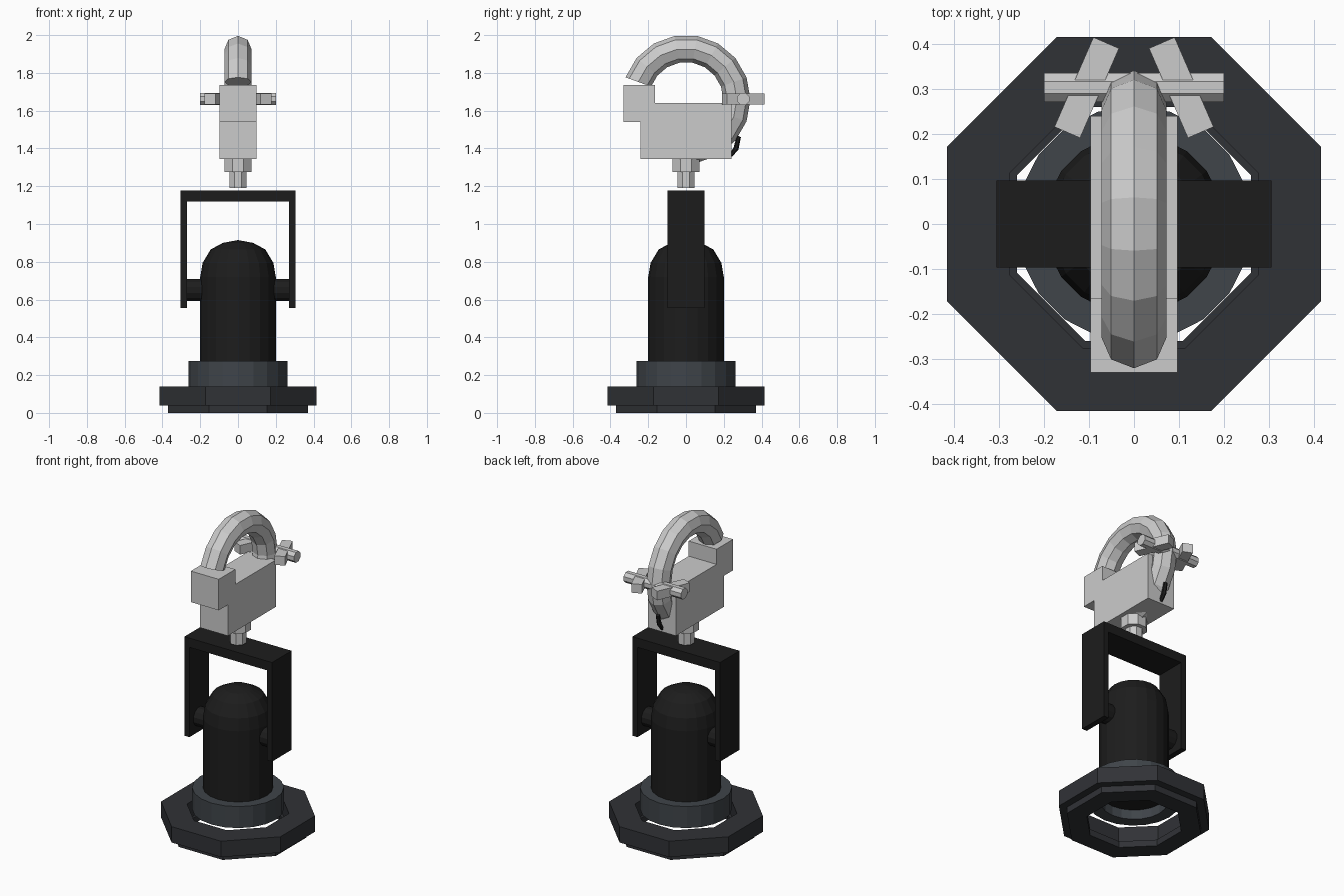
import bpy, bmesh
from math import cos, sin, pi, radians
from mathutils import Matrix, Vector

if "Cube" in bpy.data.objects:
    bpy.data.objects.remove(bpy.data.objects["Cube"])


def material(name, rgb):
    m = bpy.data.materials.new(name)
    m.diffuse_color = (*rgb, 1)
    m.use_nodes = True
    m.node_tree.nodes["Principled BSDF"].inputs["Base Color"].default_value = m.diffuse_color
    return m


BLACK = material("black_paint", (0.012, 0.012, 0.012))
CHARCOAL = material("charcoal_frame", (0.03, 0.032, 0.037))
SLATE = material("slate_collar", (0.05, 0.058, 0.067))


def finish(name, bm, mat=None):
    bmesh.ops.remove_doubles(bm, verts=bm.verts, dist=1e-5)
    bmesh.ops.recalc_face_normals(bm, faces=bm.faces)
    me = bpy.data.meshes.new(name)
    bm.to_mesh(me)
    bm.free()
    ob = bpy.data.objects.new(name, me)
    bpy.context.collection.objects.link(ob)
    if mat:
        me.materials.append(mat)
    return ob


def lathe(name, profile, sides, mat=None, closed=False, phase=0.0):
    """Spin an (r, z) profile around z."""
    bm = bmesh.new()
    rings = [[bm.verts.new((r * cos(phase + 2 * pi * i / sides),
                            r * sin(phase + 2 * pi * i / sides), z))
              for r, z in profile] for i in range(sides)]
    n = len(profile)
    for i in range(sides):
        a, b = rings[i], rings[(i + 1) % sides]
        for j in range(n if closed else n - 1):
            k = (j + 1) % n
            bm.faces.new((a[j], b[j], b[k], a[k]))
    bmesh.ops.dissolve_degenerate(bm, dist=1e-5, edges=bm.edges)
    return finish(name, bm, mat)


def prism(name, pts, half, axis, mat=None):
    """Extrude a (u, z) outline symmetrically along x or y."""
    bm = bmesh.new()
    place = (lambda u, z, s: (s, u, z)) if axis == "x" else (lambda u, z, s: (u, s, z))
    f = bm.faces.new([bm.verts.new(place(u, z, -half)) for u, z in pts])
    ext = bmesh.ops.extrude_face_region(bm, geom=[f])
    d = Vector(place(0, 0, 2 * half))
    bmesh.ops.translate(bm, vec=d, verts=[v for v in ext["geom"] if isinstance(v, bmesh.types.BMVert)])
    return finish(name, bm, mat)


def rod_x(name, centre, radius, length, sides, mat=None):
    bm = bmesh.new()
    m = Matrix.Translation(centre) @ Matrix.Rotation(pi / 2, 4, "Y") @ Matrix.Rotation(pi / sides, 4, "Z")
    bmesh.ops.create_cone(bm, cap_ends=True, segments=sides, radius1=radius,
                          radius2=radius, depth=length, matrix=m)
    return finish(name, bm, mat)


# Octagonal filter frame with a stepped lower lip (radii given across flats)
k = 1 / cos(pi / 8)
lathe("filter_frame", [(0.415 * k, 0.04), (0.415 * k, 0.14), (0.275 * k, 0.14), (0.275 * k, 0.04),
                       (0.26 * k, 0.04), (0.26 * k, 0), (0.37 * k, 0), (0.37 * k, 0.04)],
      8, CHARCOAL, closed=True, phase=pi / 8)

# Collar and domed lamp can
lathe("collar", [(0.262, 0.14), (0.262, 0.275), (0.19, 0.275), (0.19, 0.14)], 20, SLATE, closed=True)
lathe("lamp_can", [(0, 0.2), (0.2, 0.2), (0.2, 0.72), (0.187, 0.795), (0.145, 0.865),
                   (0.08, 0.9), (0, 0.915)], 20, BLACK)

# Yoke with its two pivots
prism("yoke", [(-0.305, 0.555), (-0.27, 0.555), (-0.27, 1.12), (0.27, 1.12), (0.27, 0.555),
               (0.305, 0.555), (0.305, 1.178), (-0.305, 1.178)], 0.097, "y", BLACK)
for side, s in (("left", -1), ("right", 1)):
    rod_x(side + "_pivot", (s * 0.23, 0, 0.65), 0.06, 0.1, 12, BLACK)

# Spigot and clamp body
lathe("spigot", [(0, 1.19), (0.05, 1.19), (0.05, 1.275), (0.077, 1.275), (0.077, 1.35), (0, 1.35)],
      8, phase=pi / 8)
prism("clamp_body", [(-0.24, 1.345), (0.24, 1.345), (0.24, 1.64), (-0.165, 1.64), (-0.165, 1.735),
                     (-0.33, 1.735), (-0.33, 1.54), (-0.24, 1.54)], 0.097, "x")


def tube(name, frames, sides, mat=None):
    """Skin rings given as (centre, outward direction, radius) in the yz plane."""
    bm = bmesh.new()
    rings = []
    for c, out, r in frames:
        rings.append([bm.verts.new(Vector(c) + Vector(out) * r * cos(2 * pi * i / sides)
                                   + Vector((r * sin(2 * pi * i / sides), 0, 0))) for i in range(sides)])
    for a, b in zip(rings, rings[1:]):
        for i in range(sides):
            j = (i + 1) % sides
            bm.faces.new((a[i], a[j], b[j], b[i]))
    bm.faces.new(rings[0])
    bm.faces.new(rings[-1])
    return finish(name, bm, mat)


# Hook: a low-poly tube arc that ends inside the clamp body
hook = []
for i in range(13):
    t = radians(160 - 20 * i)
    out = Vector((0, cos(t), sin(t)))
    hook.append((Vector((0, 0, 1.66)) + out * 0.269, out, 0.072))
tube("hook", hook, 8)

# Small dark catch behind the hook
out = Vector((0, 0.9, -0.43))
tube("catch", [((0, y, z), out, r) for y, z, r in
               ((0.28, 1.465, 0.012), (0.265, 1.4, 0.014), (0.235, 1.36, 0.01))], 6, BLACK)

# Cross bolt with a slanted wing on each side
rod_x("cross_bolt", (0, 0.303, 1.662), 0.035, 0.4, 8)
for side, s in (("left", -1), ("right", 1)):
    bm = bmesh.new()
    m = (Matrix.Translation((s * 0.105, 0.303, 1.662)) @ Matrix.Rotation(s * radians(23.5), 4, "Z")
         @ Matrix.Diagonal((0.062, 0.217, 0.057, 1)))
    bmesh.ops.create_cube(bm, size=1, matrix=m)
    finish(side + "_wing", bm)
